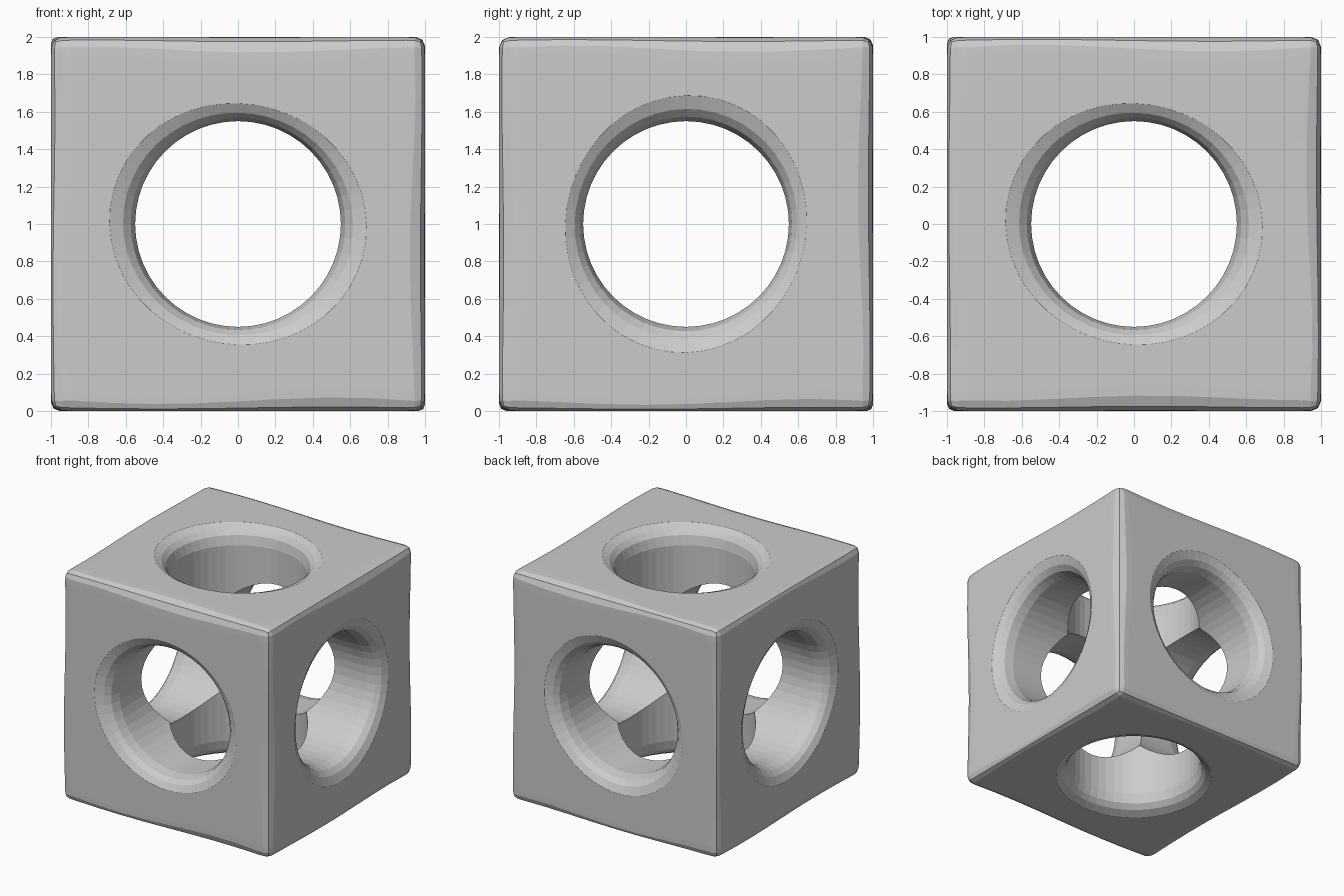
import bpy, bmesh, math
from mathutils import Matrix

if "Cube" in bpy.data.objects:
    bpy.data.objects.remove(bpy.data.objects["Cube"])


def make_object(name, bm):
    bmesh.ops.recalc_face_normals(bm, faces=bm.faces[:])
    mesh = bpy.data.meshes.new(name)
    bm.to_mesh(mesh)
    bm.free()
    ob = bpy.data.objects.new(name, mesh)
    bpy.context.collection.objects.link(ob)
    return ob


# Cube body with softened edges
bm = bmesh.new()
bmesh.ops.create_cube(bm, size=2)
bmesh.ops.bevel(bm, geom=bm.edges[:], offset=0.1, segments=4, profile=0.68,
                affect='EDGES')
# Extra points along the edges so the wear can vary
long_edges = [e for e in bm.edges if e.calc_length() > 1]
bmesh.ops.subdivide_edges(bm, edges=long_edges, cuts=7, use_grid_fill=True)

# Uneven wear: scale each edge's rounding about its true sharp line
for v in bm.verts:
    near = [i for i in range(3) if abs(v.co[i]) > 0.899]
    if len(near) == 2:
        t_axis = 3 - sum(near)
        t = v.co[t_axis]
        phase = 1.7 * t_axis + sum((n + 1) * 1.3 * math.copysign(1, v.co[n])
                                   for n in near)
        k = 1 + (0.45 * math.sin(phase + 2.2 * t)) * (1 - t * t)
        for n in near:
            s = math.copysign(1, v.co[n])
            v.co[n] = s * (1 - (1 - abs(v.co[n])) * k)
body = make_object("pierced_cube", bm)
body.location.z = 1


# Hole cutter: straight bore with flared, slightly uneven rims
def hole_cutter(name, rot):
    profile = [(0.68, -1.02), (0.665, -0.999), (0.605, -0.97), (0.57, -0.93),
               (0.55, -0.85)]
    profile += [(r, -z) for r, z in reversed(profile)]
    sides = 48
    bm = bmesh.new()
    rings = []
    for r, z in profile:
        ring = []
        for i in range(sides):
            a = math.tau * i / sides
            rr = 0.55 + (r - 0.55) * (1 + 0.2 * math.sin(2 * a + 1 + z))
            ring.append(bm.verts.new((rr * math.cos(a), rr * math.sin(a), z)))
        rings.append(ring)
    for lo, hi in zip(rings, rings[1:]):
        for i in range(sides):
            j = (i + 1) % sides
            bm.faces.new((lo[i], lo[j], hi[j], hi[i]))
    bm.faces.new(rings[0])
    bm.faces.new(rings[-1])
    bm.transform(rot)
    ob = make_object(name, bm)
    ob.location.z = 1
    ob.hide_render = True
    return ob


# Three crossing holes, one along each axis
cutters = [hole_cutter("hole_cutter_z", Matrix.Identity(4)),
           hole_cutter("hole_cutter_x", Matrix.Rotation(math.pi / 2, 4, 'Y')),
           hole_cutter("hole_cutter_y", Matrix.Rotation(math.pi / 2, 4, 'X'))]
for c in cutters:
    m = body.modifiers.new(c.name, 'BOOLEAN')
    m.operation = 'DIFFERENCE'
    m.solver = 'EXACT'
    m.object = c

# Bake the cuts and remove the cutters
bpy.context.view_layer.update()
final = bpy.data.meshes.new_from_object(
    body.evaluated_get(bpy.context.evaluated_depsgraph_get()))
body.modifiers.clear()
body.data = final
for c in cutters:
    bpy.data.objects.remove(c)
